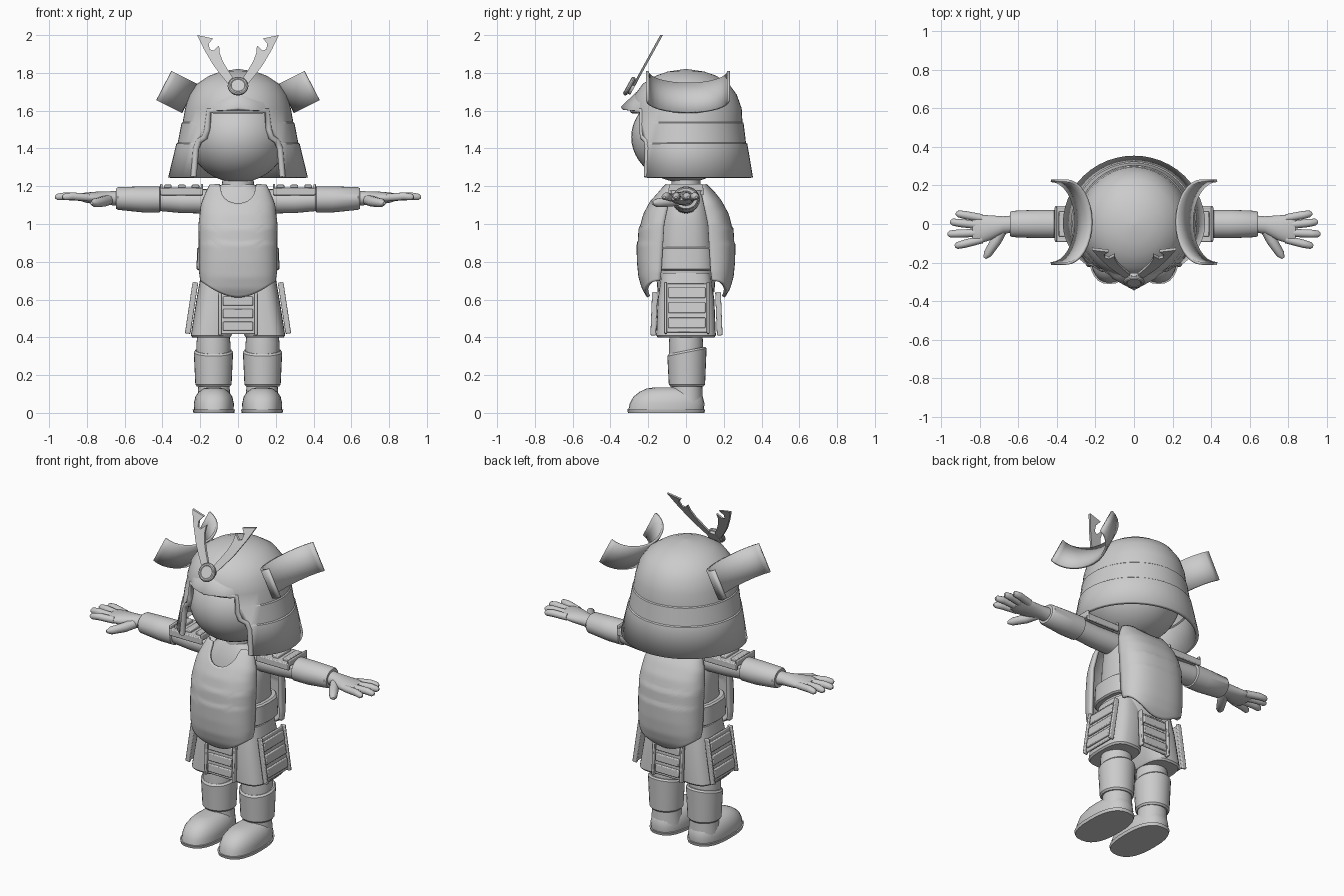
import bpy, bmesh, math
from mathutils import Matrix, Vector

if "Cube" in bpy.data.objects:
    bpy.data.objects.remove(bpy.data.objects["Cube"])

GREY = bpy.data.materials.new("plain grey")
GREY.diffuse_color = (0.6, 0.6, 0.6, 1)
GREY.use_nodes = True
GREY.node_tree.nodes["Principled BSDF"].inputs["Base Color"].default_value = GREY.diffuse_color


def finish(ob, angle=35):
    ob.data.materials.append(GREY)
    bpy.ops.object.select_all(action='DESELECT')
    ob.select_set(True)
    bpy.context.view_layer.objects.active = ob
    bpy.ops.object.shade_smooth_by_angle(angle=math.radians(angle))
    return ob


def make(name, verts, faces, angle=35):
    me = bpy.data.meshes.new(name)
    me.from_pydata([tuple(v) for v in verts], [], faces)
    bm = bmesh.new()
    bm.from_mesh(me)
    bmesh.ops.recalc_face_normals(bm, faces=bm.faces)
    bm.to_mesh(me)
    bm.free()
    ob = bpy.data.objects.new(name, me)
    bpy.context.collection.objects.link(ob)
    return finish(ob, angle)


def grid(name, rows, closed=False, caps=(False, False), angle=35):
    n, m = len(rows[0]), len(rows)
    faces = [(i * n + j, i * n + (j + 1) % n, (i + 1) * n + (j + 1) % n, (i + 1) * n + j)
             for i in range(m - 1) for j in range(n if closed else n - 1)]
    if caps[0]:
        faces.append(tuple(range(n)))
    if caps[1]:
        faces.append(tuple(range((m - 1) * n, m * n)))
    return make(name, [p for r in rows for p in r], faces, angle)


def loft(name, secs, axis='z', p=2, n=28):
    """Sections (position, centre a, centre b, radius a, radius b) along an axis."""
    rows = []
    for t, a, b, ra, rb in secs:
        row = []
        for k in range(n):
            c, s = math.cos(2 * math.pi * k / n), math.sin(2 * math.pi * k / n)
            u = a + ra * math.copysign(abs(c) ** (2 / p), c)
            v = b + rb * math.copysign(abs(s) ** (2 / p), s)
            row.append((u, v, t) if axis == 'z' else (t, u, v))
        rows.append(row)
    return grid(name, rows, True, (True, True))


def tube(name, pts, r, radii=None):
    cu = bpy.data.curves.new(name, 'CURVE')
    cu.dimensions, cu.bevel_depth, cu.bevel_resolution, cu.use_fill_caps = '3D', r, 3, True
    sp = cu.splines.new('POLY')
    sp.points.add(len(pts) - 1)
    for i, q in enumerate(pts):
        sp.points[i].co = (*q, 1)
        sp.points[i].radius = radii[i] if radii else 1
    sp.use_smooth = True
    cu.materials.append(GREY)
    bpy.context.collection.objects.link(bpy.data.objects.new(name, cu))


def boxes(name, parts, mat=Matrix(), bevel=0.005):
    bm = bmesh.new()
    for c, s in parts:
        bmesh.ops.create_cube(bm, size=1, matrix=mat @ Matrix.Translation(c) @ Matrix.Diagonal((*s, 1)))
    me = bpy.data.meshes.new(name)
    bm.to_mesh(me)
    bm.free()
    ob = bpy.data.objects.new(name, me)
    bpy.context.collection.objects.link(ob)
    md = ob.modifiers.new("bevel", 'BEVEL')
    md.width, md.segments = bevel, 2
    return finish(ob)


def solidify(ob, t, offset=0):
    md = ob.modifiers.new("thickness", 'SOLIDIFY')
    md.thickness, md.offset = t, offset


def lerp(table, z):
    for (z0, a), (z1, b) in zip(table, table[1:]):
        if z <= z1:
            return a + (b - a) * max(0, (z - z0) / (z1 - z0))
    return table[-1][1]


# Head and neck
bpy.ops.mesh.primitive_uv_sphere_add(segments=40, ring_count=24, location=(0, -0.01, 1.46))
head = bpy.context.object
head.name, head.scale = "head", (0.26, 0.28, 0.24)
finish(head)
loft("neck", [(1.12, 0, 0, .09, .08), (1.28, 0, 0, .08, .075)])

# Helmet bowl with neck guard: rows are height, side, front and back radius
bowl = [(1.245, .36, .275, .345), (1.42, .318, .28, .316), (1.425, .311, .278, .309),
        (1.53, .29, .28, .296), (1.535, .284, .278, .29), (1.61, .27, .28, .285),
        (1.68, .25, .262, .26), (1.735, .21, .222, .22), (1.775, .15, .158, .158),
        (1.797, .09, .095, .095), (1.81, .008, .008, .008)]
rows = []
for z, rx, rf, rb in bowl:
    ang = [2 * math.pi * k / 48 for k in range(48)]
    rows.append([(rx * math.cos(a), (rb if math.sin(a) > 0 else rf) * math.sin(a), z) for a in ang])
helmet = grid("helmet", rows, True, (False, True))
solidify(helmet, 0.02)

# Face opening: half width by height
opening = [(1.2, .245), (1.25, .235), (1.4, .222), (1.44, .205), (1.46, .175), (1.5, .163), (1.6, .152)]
outline = [(x, z) for z, x in opening] + [(-x, z) for z, x in reversed(opening)]
n = len(outline)
cutter = make("face_cutter", [(x, y, z) for y in (-.6, -.1) for x, z in outline],
              [tuple(range(n)), tuple(range(n, 2 * n))] +
              [(i, (i + 1) % n, n + (i + 1) % n, n + i) for i in range(n)])
cutter.hide_render = True
cutter.hide_set(True)
cut = helmet.modifiers.new("opening", 'BOOLEAN')
cut.operation, cut.object, cut.solver = 'DIFFERENCE', cutter, 'EXACT'


def on_bowl(x, z):
    rx, rf = lerp([(b[0], b[1]) for b in bowl], z), lerp([(b[0], b[2]) for b in bowl], z)
    return (x, -rf * math.sqrt(1 - (x / rx) ** 2), z)


rim = [on_bowl(x, z) for z, x in opening[1:]]
arch = [on_bowl(.152 - .304 * k / 10, 1.6) for k in range(1, 10)]
tube("face_rim", rim + arch + [(-x, y, z) for x, y, z in reversed(rim)], 0.016)

# Peaked visor
bm = bmesh.new()
for v in [(0, -.345, 1.62), (0, -.25, 1.595), (0, -.262, 1.70), (0, -.335, 1.605)] + \
        [(s * x, y, z) for s in (-1, 1) for x, y, z in
         [(.19, -.2, 1.6), (.18, -.205, 1.64), (.11, -.285, 1.6), (.1, -.275, 1.645)]]:
    bm.verts.new(v)
hull = bmesh.ops.convex_hull(bm, input=bm.verts)
visor_me = bpy.data.meshes.new("visor")
bm.to_mesh(visor_me)
bm.free()
visor = bpy.data.objects.new("visor", visor_me)
bpy.context.collection.objects.link(visor)
finish(visor, 50)

# Crest medallion
tilt = math.radians(61)
bpy.ops.mesh.primitive_torus_add(major_segments=28, minor_segments=10, major_radius=.043,
                                 minor_radius=.012, location=(0, -.3, 1.73), rotation=(tilt, 0, 0))
bpy.context.object.name = "crest_ring"
finish(bpy.context.object)
bpy.ops.mesh.primitive_cylinder_add(vertices=28, radius=.043, depth=.035, location=(0, -.29, 1.73),
                                    rotation=(tilt, 0, 0))
bpy.context.object.name = "crest_disc"
finish(bpy.context.object)

horn = [(.03, 1.72), (.06, 1.75), (.1, 1.80), (.13, 1.84), (.18, 1.925), (.217, 2.0), (.132, 1.982),
        (.155, 1.955), (.15, 1.925), (.13, 1.918), (.1, 1.945), (.097, 1.905), (.08, 1.86), (.05, 1.81), (.02, 1.765)]
C = [((1 - math.cos(t)), .215 * math.sin(t)) for t in [(-1 + k / 8) * math.pi / 2 for k in range(17)]]
for s, side in ((-1, "left"), (1, "right")):
    # Crest horn
    n = len(horn)
    vs = [(s * x, -.3 + (z - 1.69) * .55 + d, z) for d in (-.007, .007) for x, z in horn]
    make("crest_horn_" + side, vs, [tuple(range(n)), tuple(range(n, 2 * n))] +
         [(i, (i + 1) % n, n + (i + 1) % n, n + i) for i in range(n)])

    # Curved helmet wing
    wing = grid("helmet_wing_" + side, [[(s * (.222 + .08 * t + .13 * c), y + .01, 1.745 - .155 * t + .065 * c)
                                         for c, y in C] for t in (0, .5, 1)])
    solidify(wing, 0.014)

    # Arm, bracer and shoulder guard
    loft("upper_arm_" + side, [(s * .13, 0, 1.12, .07, .065), (s * .3, 0, 1.12, .064, .062),
                               (s * .43, 0, 1.13, .062, .06)], 'x')
    loft("bracer_" + side, [(s * .41, 0, 1.13, .066, .06), (s * .415, 0, 1.13, .074, .069),
                            (s * .5, 0, 1.13, .074, .069), (s * .635, 0, 1.135, .068, .06),
                            (s * .645, 0, 1.135, .06, .054)], 'x')
    pad = [((s * .298, 0, 1.183), (.225, .17, .018))]
    pad += [((s * .298, y, 1.172), (.225, .016, .04)) for y in (-.085, .085)]
    pad += [((s * x, 0, 1.196), (.04, .13, .024)) for x in (.225, .298, .371)]
    pad += [((s * x, 0, 1.193), (.012, .18, .038)) for x in (.19, .406)]
    boxes("shoulder_guard_" + side, pad)

    # Hand
    loft("palm_" + side, [(s * .62, 0, 1.135, .045, .042), (s * .68, -.005, 1.137, .045, .036),
                          (s * .75, -.02, 1.137, .065, .034), (s * .81, -.028, 1.14, .076, .026),
                          (s * .84, -.028, 1.142, .07, .018)], 'x')
    for i, (y0, x1, y1) in enumerate([(.03, .925, .055), (-.008, .955, .012), (-.045, .968, -.053), (-.08, .93, -.115)]):
        tube(f"finger_{i + 1}_{side}", [(s * .79, y0, 1.14), (s * (x1 - .05), y0 + (y1 - y0) * .65, 1.147),
             (s * (x1 - .012), y0 + (y1 - y0) * .92, 1.143), (s * x1, y1, 1.141)], .021, (1, 1, .85, .35))
    tube("thumb_" + side, [(s * .68, -.02, 1.13), (s * .715, -.085, 1.118), (s * .76, -.155, 1.112),
                           (s * .775, -.177, 1.11)], .028, (1, 1, .8, .3))

    # Trouser leg, shin guard and boot
    loft("trouser_" + side, [(.74, s * .095, .0, .1, .13), (.6, s * .112, .0, .108, .15),
                             (.41, s * .142, .0, .108, .158), (.4, s * .142, 0, .1, .15)], p=3)
    loft("thigh_" + side, [(.3, s * .13, 0, .09, .09), (.37, s * .13, 0, .09, .09), (.45, s * .13, 0, .08, .085)])
    shin = loft("shin_guard_" + side, [(.14, s * .13, .005, .088, .088), (.15, s * .13, .005, .096, .096),
                                       (.32, s * .13, .005, .104, .104), (.33, s * .13, .005, .096, .096)])
    for v in shin.data.vertices:
        v.co.z += .2 * v.co.y if v.co.z > .25 else 0
    loft("ankle_" + side, [(.05, s * .127, .005, .09, .085), (.17, s * .128, .005, .08, .08)])
    loft("sole_" + side, [(0, s * .128, -.105, .108, .202), (.018, s * .128, -.105, .112, .207)], p=2.5)
    loft("boot_" + side, [(.018, s * .128, -.105, .105, .2), (.05, s * .128, -.1, .106, .198),
                          (.085, s * .128, -.095, .098, .184), (.112, s * .128, -.085, .08, .16),
                          (.128, s * .128, -.075, .058, .135), (.135, s * .128, -.07, .03, .1)], p=2.4)

# Torso and side straps
loft("torso", [(.64, 0, 0, .17, .15), (.75, 0, 0, .19, .16), (1.0, 0, 0, .185, .14), (1.1, 0, 0, .18, .12),
               (1.17, 0, 0, .14, .095), (1.21, 0, 0, .085, .07)], p=2.6)
loft("waist_belt", [(.755, 0, 0, .21, .165), (.762, 0, 0, .22, .17), (.87, 0, 0, .216, .165),
                    (.878, 0, 0, .206, .16)], p=3)

# Banded chest and back plates
width = [(.61, .165), (.66, .186), (.75, .198), (1.0, .2), (1.1, .188), (1.16, .165), (1.21, .14)]
edge = [(.61, .15), (.75, .13), (1.0, .115), (1.21, .07)]
front = [(.61, .195), (.66, .225), (.72, .243), (.8, .251), (.895, .253), (.9, .247), (.98, .242), (.985, .235),
         (1.05, .218), (1.12, .18), (1.17, .14), (1.21, .105)]
for s, name in ((-1, "chest_plate"), (1, "back_plate")):
    rows = []
    for i in range(41):
        row = []
        for k in range(29):
            a = math.pi * k / 28
            c = math.copysign(abs(math.cos(a)) ** .8, math.cos(a))
            low = .615 + .085 * c * c
            dip = max(0, 1 - (c / .62) ** 2) ** .6 if abs(c) < .62 else 0
            z = low + (1.205 - (.1 if s < 0 else .04) * dip - low) * i / 40
            e = lerp(edge, z)
            row.append((lerp(width, z) * c, s * (e + (lerp(front, z) - e) * math.sin(a) ** .8), z))
        rows.append(row)
    solidify(grid(name, rows, angle=50), 0.018)


# Hanging skirt panels with rails and three slats
def panel(name, loc, turn, tilt, w, h):
    mat = Matrix.Translation(loc) @ Matrix.Rotation(turn, 4, 'Z') @ Matrix.Rotation(-tilt, 4, 'X')
    parts = [((0, 0, 0), (w, .014, h))]
    parts += [((x * w / 2, -.006, 0), (.016, .03, h + .015)) for x in (-1, 1)]
    parts += [((0, -.011, z * h * .31), (w - .03, .016, h * .22)) for z in (-1, 0, 1)]
    boxes(name, parts, mat)


panel("skirt_panel_front", (0, -.163, .525), 0, .04, .19, .215)
panel("skirt_panel_back", (0, .168, .525), math.pi, .04, .19, .215)
for s, side in ((-1, "left"), (1, "right")):
    panel("skirt_panel_" + side, (s * .24, .005, .555), s * math.pi / 2, .15, .225, .26)
